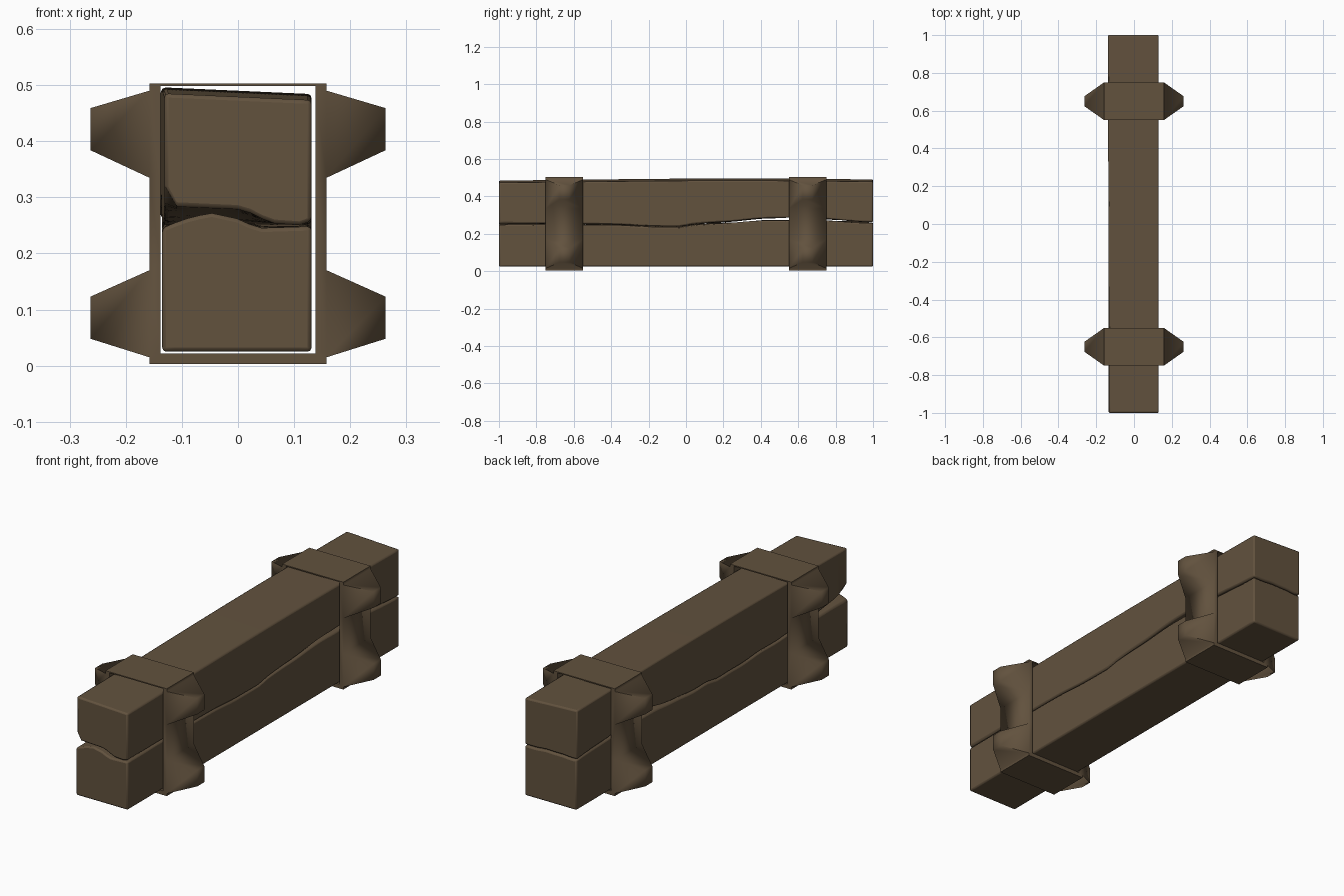
import bpy, bmesh, math, random
from mathutils import noise, Vector

if "Cube" in bpy.data.objects:
    bpy.data.objects.remove(bpy.data.objects["Cube"])

random.seed(3)
wood = bpy.data.materials.new("dark_brown")
wood.diffuse_color = (0.122, 0.084, 0.048, 1)
wood.use_nodes = True
wood.node_tree.nodes["Principled BSDF"].inputs["Base Color"].default_value = wood.diffuse_color


def finish(name, bm):
    bmesh.ops.recalc_face_normals(bm, faces=bm.faces)
    me = bpy.data.meshes.new(name)
    bm.to_mesh(me)
    bm.free()
    me.materials.append(wood)
    ob = bpy.data.objects.new(name, me)
    bpy.context.collection.objects.link(ob)
    return ob


def interp(pts, t):
    if t <= pts[0][0]:
        return pts[0][1]
    for (a, p), (b, q) in zip(pts, pts[1:]):
        if t <= b:
            return p + (q - p) * (t - a) / (b - a)
    return pts[-1][1]


# Crack outline along the length on the right side, and across the front end
SIDE = [(-1, 0), (-.6, -.004), (-.2, -.012), (-.02, -.015), (.02, -.006),
        (.2, .002), (.4, .016), (.6, .02), (.8, .014), (1, .006)]
LOW = [(-.135, .245), (-.1, .26), (-.05, .273), (0, .262), (.035, .245), (.13, .248)]
UP = [(-.135, .285), (0, .279), (.03, .27), (.055, .254), (.11, .25), (.13, .258)]
GAP = [(-1, .004), (0, .004), (.3, .009), (.6, .018), (.75, .009), (1, .005)]


def crack(x, y, upper):
    u = min(1, (y + 1) / .35)                  # blend from end shape to body
    n = .007 * noise.noise(Vector((x * 14, y * 7, .3)))
    body = .253 + interp(SIDE, y) + n + (interp(GAP, y) if upper else 0)
    return interp(UP if upper else LOW, x) * (1 - u) + body * u


def beam(name, upper):
    bm = bmesh.new()
    nx, ny, rows = 12, 60, []
    for j in range(ny + 1):
        y = -1 + 2 * j / ny
        xl, xr = -.135 - (.004 * y if upper else 0), .131
        xs = [xl + (xr - xl) * i / nx for i in range(nx + 1)]
        if upper:
            lo = [crack(x, y, True) for x in xs]
            lo[0] += .04 * math.exp(-((y + 1) / .05) ** 2)      # chipped corner
            lo[0] += .02 * math.exp(-((y - .5) / .08) ** 2)
            hi = [.488 - .045 * x + .006 * math.cos((y - .25) * 2) - .004 for x in xs]
        else:
            lo = [.025 for x in xs]
            hi = [crack(x, y, False) for x in xs]
        rows.append([bm.verts.new((x, y, z)) for x, z in zip(xs, lo)] +
                    [bm.verts.new((x, y, z)) for x, z in zip(xs[::-1], hi[::-1])])
    n = len(rows[0])
    for a, b in zip(rows, rows[1:]):
        for i in range(n):
            k = (i + 1) % n
            bm.faces.new((a[i], a[k], b[k], b[i]))
    for r in (rows[0], rows[-1]):              # end caps in strips
        for i in range(nx):
            bm.faces.new((r[i], r[i + 1], r[n - 2 - i], r[n - 1 - i]))
    ob = finish(name, bm)
    bv = ob.modifiers.new("worn_edges", 'BEVEL')
    bv.width, bv.segments = .007, 2
    bv.limit_method, bv.angle_limit = 'ANGLE', math.radians(55)
    for p in ob.data.polygons:
        p.use_smooth = True
    ob.data.set_sharp_from_angle(angle=math.radians(45))


beam("lower_beam", False)
beam("upper_beam", True)


# Binding collar: a rectangular ring with two blunt spikes on each side
def collar(name, yc):
    bm = bmesh.new()
    zs = [.003, .015, .17, .335, .49, .503]
    loop = [(.158, z) for z in zs] + [(-.158, z) for z in zs[::-1]]
    n = len(loop)

    def ring(y, inner):
        if inner:
            return [bm.verts.new((x * .138 / .158, y, .022 + (z - .003) * .952)) for x, z in loop]
        return [bm.verts.new((x, y, z)) for x, z in loop]

    y0, y1 = yc - .1, yc + .1
    fo, bo, fi, bi = ring(y0, 0), ring(y1, 0), ring(y0, 1), ring(y1, 1)
    for i in range(n):
        k = (i + 1) % n
        bm.faces.new((fo[i], fo[k], fi[k], fi[i]))
        bm.faces.new((bo[i], bo[k], bi[k], bi[i]))
        bm.faces.new((fi[i], fi[k], bi[k], bi[i]))
        base = (fo[i], fo[k], bo[k], bo[i])
        if i in (1, 3, 7, 9):                  # spike segments
            s = 1 if i < 6 else -1
            za, zb = (.048, .123) if loop[i][1] < .2 else (.384, .459)
            if s < 0:
                za, zb = zb, za
            tip = [bm.verts.new((s * .263, yc + dy, z))
                   for dy, z in ((-.026, za), (-.026, zb), (.026, zb), (.026, za))]
            for q in range(4):
                r = (q + 1) % 4
                bm.faces.new((base[q], base[r], tip[r], tip[q]))
            bm.faces.new(tip)
        else:
            bm.faces.new(base)
    ob = finish(name, bm)
    for p in ob.data.polygons:
        p.use_smooth = True
    ob.data.set_sharp_from_angle(angle=math.radians(80))


collar("front_collar", -.65)
collar("back_collar", .65)
